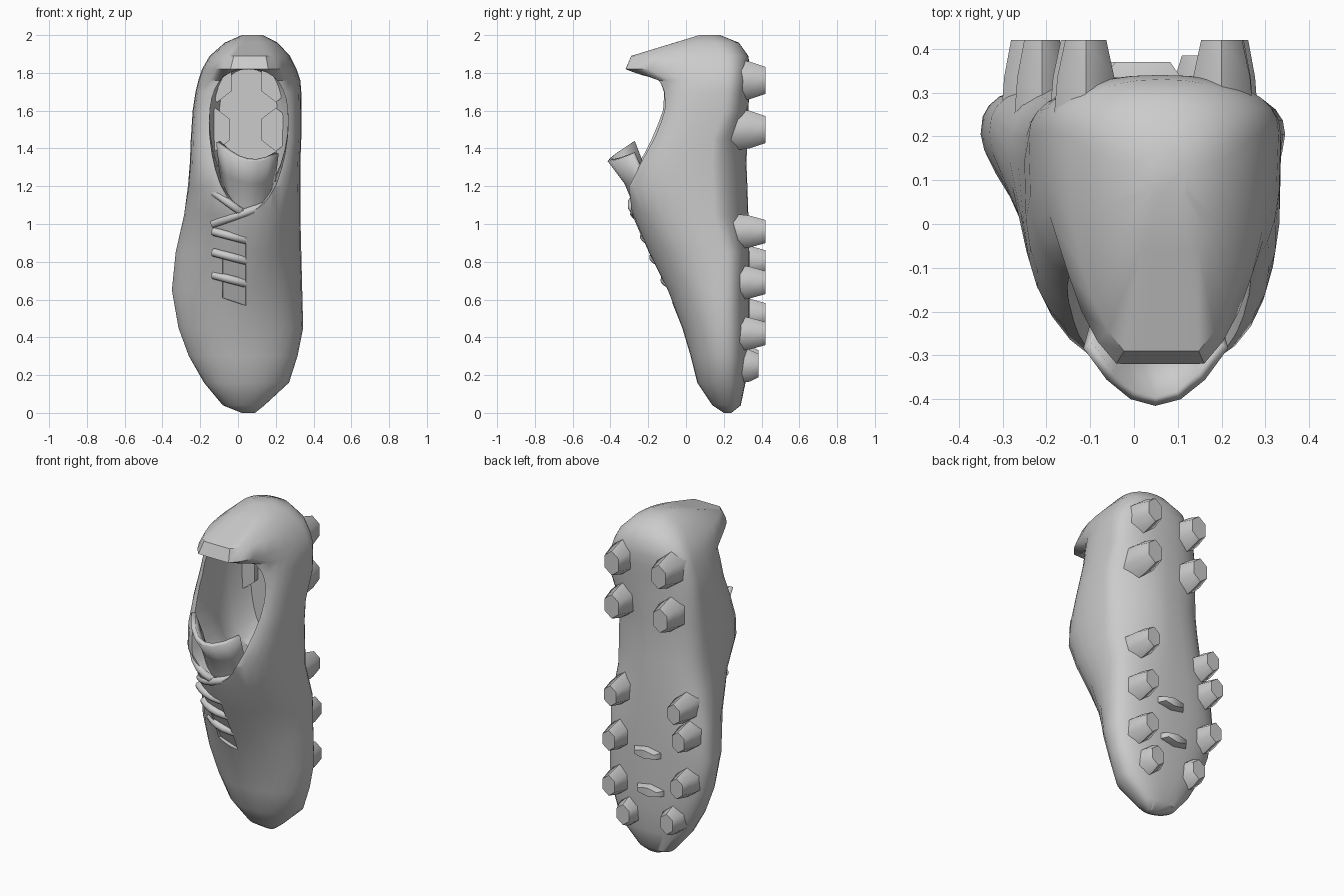
import bpy, bmesh, math

if "Cube" in bpy.data.objects:
    bpy.data.objects.remove(bpy.data.objects["Cube"])

SEG = 32


def power(v, p):
    return math.copysign(abs(v) ** (2 / p), v)


def loft(name, rings):
    """Skin a list of closed rings and cap both ends."""
    bm = bmesh.new()
    loops = [[bm.verts.new(co) for co in ring] for ring in rings]
    for a, b in zip(loops, loops[1:]):
        for i in range(len(a)):
            j = (i + 1) % len(a)
            bm.faces.new((a[i], a[j], b[j], b[i]))
    bm.faces.new(loops[0])
    bm.faces.new(loops[-1])
    bmesh.ops.recalc_face_normals(bm, faces=bm.faces)
    return finish(name, bm)


def finish(name, bm):
    me = bpy.data.meshes.new(name)
    bm.to_mesh(me)
    bm.free()
    ob = bpy.data.objects.new(name, me)
    bpy.context.collection.objects.link(ob)
    return ob


def smooth(ob, angle=40):
    bpy.ops.object.select_all(action='DESELECT')
    ob.select_set(True)
    bpy.context.view_layer.objects.active = ob
    bpy.ops.object.shade_smooth_by_angle(angle=math.radians(angle))


def cut(ob, cutter):
    mod = ob.modifiers.new("cut", 'BOOLEAN')
    mod.operation = 'DIFFERENCE'
    mod.solver = 'EXACT'
    mod.object = cutter
    bpy.context.view_layer.objects.active = ob
    bpy.ops.object.modifier_apply(modifier=mod.name)
    bpy.data.objects.remove(cutter)


# Upper: height, left, right, front, back, roundness front left, front right
UPPER = [
    (0.00, 0.02, 0.09, 0.20, 0.24, 2.0, 2.0),
    (0.04, -0.08, 0.14, 0.14, 0.29, 2.0, 2.0),
    (0.16, -0.18, 0.27, 0.06, 0.315, 2.0, 2.0),
    (0.30, -0.26, 0.315, 0.025, 0.33, 1.8, 1.9),
    (0.45, -0.315, 0.345, -0.02, 0.335, 1.7, 1.9),
    (0.65, -0.35, 0.34, -0.10, 0.335, 1.55, 2.0),
    (0.85, -0.33, 0.335, -0.20, 0.335, 1.5, 2.2),
    (1.05, -0.285, 0.33, -0.285, 0.33, 1.7, 2.6),
    (1.20, -0.265, 0.33, -0.335, 0.325, 2.3, 2.9),
    (1.32, -0.255, 0.33, -0.28, 0.32, 3.0, 3.4),
    (1.45, -0.25, 0.335, -0.21, 0.325, 3.4, 3.6),
    (1.60, -0.24, 0.335, -0.155, 0.33, 3.4, 3.6),
    (1.70, -0.225, 0.335, -0.15, 0.335, 3.2, 3.2),
    (1.76, -0.21, 0.33, -0.18, 0.34, 2.6, 2.6),
    (1.82, -0.19, 0.31, -0.36, 0.34, 2.1, 2.1),
    (1.89, -0.15, 0.275, -0.33, 0.33, 2.1, 2.1),
    (1.96, -0.07, 0.21, -0.10, 0.28, 2.0, 2.0),
    (2.00, 0.02, 0.13, 0.03, 0.18, 2.0, 2.0),
]


def front_y(z):
    for a, b in zip(UPPER, UPPER[1:]):
        if a[0] <= z <= b[0]:
            return a[3] + (b[3] - a[3]) * (z - a[0]) / (b[0] - a[0])
    return 0


rings = []
for z, xl, xr, yf, yb, pl, pr in UPPER:
    waist = 0.9 < z < 1.5
    ym = yb - min(0.18 if waist else 0.13, 0.4 * (yb - yf))
    xm = (xl + xr) / 2
    ring = []
    for i in range(SEG):
        t = 2 * math.pi * i / SEG
        c, s = math.cos(t), math.sin(t)
        if s > 0:                     # sole side; the arch is cut away on +x
            q = (1.7 if waist else 2.3) if c > 0 else (2.8 if z < 1.5 else 2.3)
            y = ym + (yb - ym) * power(s, q)
        else:
            q = pr if c > 0 else pl
            y = ym + (ym - yf) * power(s, q)
        if z > 1.8:                   # blunt end of the heel tab
            y = max(y, yf + 0.04)
        ring.append((xm + (xr - xl) / 2 * power(c, q), y, z))
    rings.append(ring)
upper = loft("upper", rings)

# Foot opening: depth, left, right, bottom, top; narrows to a V at the laces
CAVITY = [
    (-0.60, -0.16, 0.27, 1.05, 1.81), (-0.30, -0.16, 0.27, 1.06, 1.82),
    (-0.10, -0.15, 0.265, 1.12, 1.82), (0.02, -0.17, 0.28, 1.08, 1.86),
    (0.16, -0.17, 0.28, 1.05, 1.88), (0.26, -0.10, 0.21, 1.12, 1.82),
]
rings = []
for y, xl, xr, zl, zh in CAVITY:
    ring = []
    zm = zl + 0.6 * (zh - zl)
    for i in range(SEG):
        t = 2 * math.pi * i / SEG
        s = math.sin(t)
        q = 2.5 if s > 0 or y > -0.05 else 1.8
        h = zh - zm if s > 0 else zm - zl
        ring.append(((xl + xr) / 2 + (xr - xl) / 2 * power(math.cos(t), q), y,
                     zm + h * power(s, q)))
    rings.append(ring)
cut(upper, loft("cavity_cutter", rings))

# Shallow slot under the laces
rings = [[(-0.11, front_y(z) - 0.1, z), (0.06, front_y(z) - 0.1, z - 0.05),
          (0.04, front_y(z) + 0.035, z - 0.04), (-0.08, front_y(z) + 0.035, z)]
         for z in (0.61, 0.75, 0.90, 0.97)]
cut(upper, loft("slot_cutter", rings))
smooth(upper)

# Tongue: curled sheet, centre pushed forward
bm = bmesh.new()
grid = []
for k, (z, y, w) in enumerate([(1.00, -0.23, 0.07), (1.10, -0.265, 0.11),
                               (1.22, -0.315, 0.14), (1.34, -0.405, 0.155)]):
    row = []
    for i in range(7):
        u = i / 3 - 1
        row.append(bm.verts.new((0.05 + u * w, y + 0.032 * (k + 1) * u * u,
                                 z + 0.022 * k * u * u - 0.01 * k * u)))
    grid.append(row)
for a, b in zip(grid, grid[1:]):
    for i in range(6):
        bm.faces.new((a[i], a[i + 1], b[i + 1], b[i]))
tongue = finish("tongue", bm)
mod = tongue.modifiers.new("thickness", 'SOLIDIFY')
mod.thickness = 0.025
mod.offset = 0
smooth(tongue)


# Laces: short bowed cords across the slot, ends sunk in the upper
def lace(name, x0, z0, x1, z1, sink=0.05):
    cu = bpy.data.curves.new(name, 'CURVE')
    cu.dimensions = '3D'
    cu.bevel_depth = 0.022
    cu.bevel_resolution = 2
    cu.use_fill_caps = True
    sp = cu.splines.new('POLY')
    sp.points.add(6)
    for i, pt in enumerate(sp.points):
        f = i / 6
        z = z0 + (z1 - z0) * f
        bow = sink * (2 * f - 1) ** 2
        pt.co = (x0 + (x1 - x0) * f, front_y(z) + 0.012 + bow, z, 1)
    ob = bpy.data.objects.new(name, cu)
    bpy.context.collection.objects.link(ob)


for i, z in enumerate((0.72, 0.84, 0.95)):
    lace(f"lace_{i}", -0.13, z + 0.01, 0.10, z - 0.05)
lace("lace_cross_a", -0.13, 1.17, 0.09, 1.01, 0.08)
lace("lace_cross_b", 0.18, 1.11, -0.13, 1.00, 0.08)


# Studs: tapered blocks on the sole
def stud(name, x, z, wx=0.07, wz=0.09, tip=0.42):
    rings = []
    for y, k in ((0.22, 1.15), (0.335, 1.0), (tip, 0.72)):
        rings.append([(x + wx * k * math.cos(a), y, z + wz * k * math.sin(a))
                      for a in [math.pi / 6 + math.pi / 3 * j for j in range(6)]])
    smooth(loft(name, rings), 65)


STUDS = [
    (-0.11, 1.76), (0.20, 1.76), (-0.12, 1.50), (0.20, 1.50),
    (-0.21, 0.96), (0.21, 0.96), (-0.24, 0.80), (0.22, 0.69),
    (-0.23, 0.52), (0.22, 0.42), (-0.14, 0.27), (0.15, 0.25),
]
for i, (x, z) in enumerate(STUDS):
    heel = z > 1.4
    stud(f"stud_{i}", x, z, 0.075 if heel else 0.065, 0.10 if heel else 0.085,
         0.42 if z > 0.3 else 0.385)

# Small centre blades under the forefoot
for i, (x, z) in enumerate([(0.02, 0.64), (0.0, 0.42)]):
    stud(f"centre_blade_{i}", x, z, 0.10, 0.035, 0.37)
